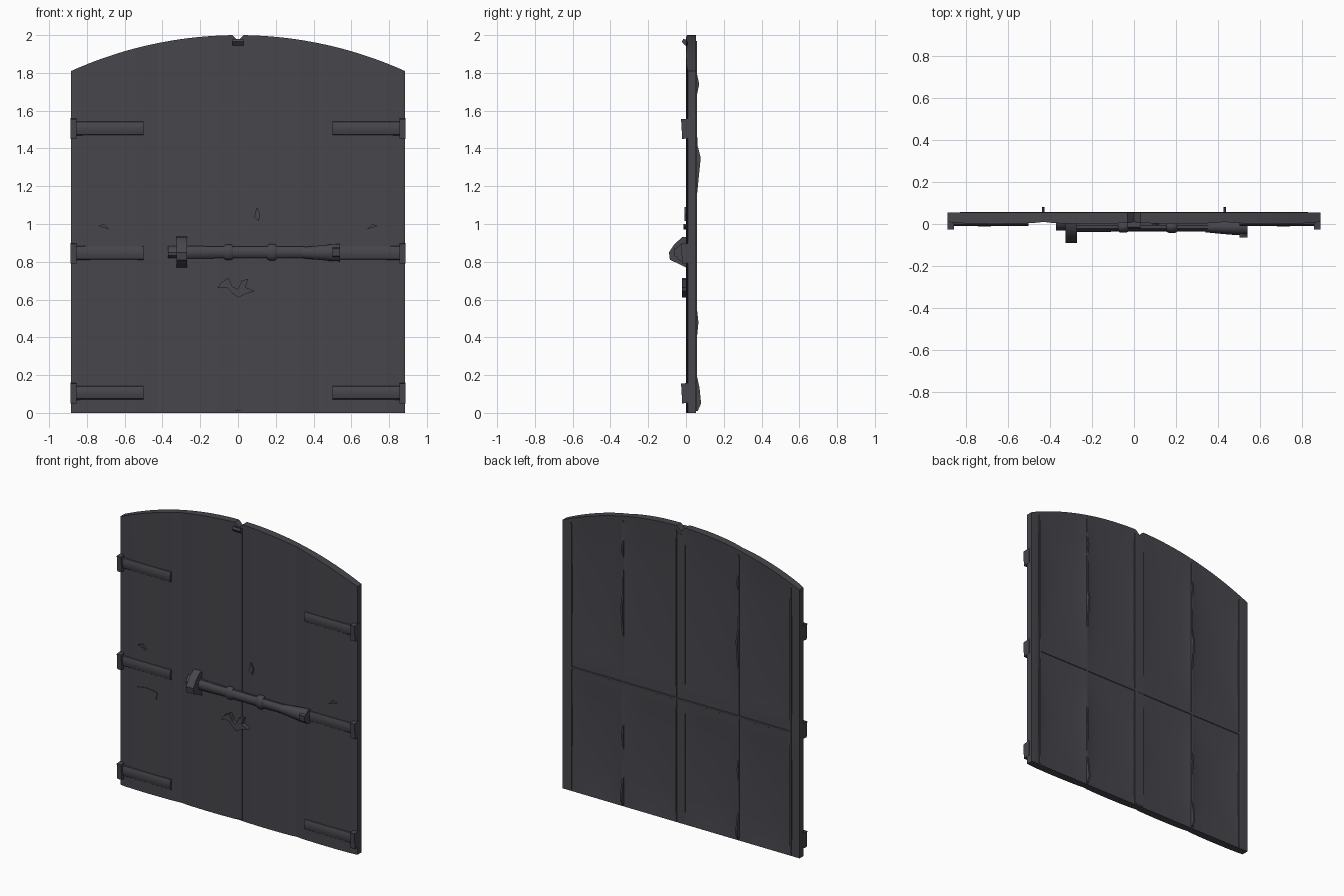
import bpy, bmesh, math
from mathutils import Vector

if "Cube" in bpy.data.objects:
    bpy.data.objects.remove(bpy.data.objects["Cube"])


def mat(name, c):
    m = bpy.data.materials.new(name)
    m.diffuse_color = (*c, 1)
    m.use_nodes = True
    m.node_tree.nodes["Principled BSDF"].inputs["Base Color"].default_value = m.diffuse_color
    return m


DARK = mat("dark_slate", (0.062, 0.061, 0.072))


def finish(name, bm, angle=35):
    bmesh.ops.remove_doubles(bm, verts=bm.verts, dist=1e-5)
    bmesh.ops.recalc_face_normals(bm, faces=bm.faces)
    me = bpy.data.meshes.new(name)
    bm.to_mesh(me)
    bm.free()
    me.materials.append(DARK)
    ob = bpy.data.objects.new(name, me)
    bpy.context.collection.objects.link(ob)
    bpy.context.view_layer.objects.active = ob
    bpy.ops.object.select_all(action='DESELECT')
    ob.select_set(True)
    bpy.ops.object.shade_smooth_by_angle(angle=math.radians(angle))
    return ob


def prism(name, pts, axis, a, b):
    """Extrude a 2D outline along x (pts = y,z) or y (pts = x,z)."""
    bm = bmesh.new()
    put = (lambda p, t: (t, p[0], p[1])) if axis == 'x' else (lambda p, t: (p[0], t, p[1]))
    r0 = [bm.verts.new(put(p, a)) for p in pts]
    r1 = [bm.verts.new(put(p, b)) for p in pts]
    bm.faces.new(r0)
    bm.faces.new(r1)
    for i in range(len(pts)):
        j = (i + 1) % len(pts)
        bm.faces.new((r0[i], r0[j], r1[j], r1[i]))
    return finish(name, bm)


def lathe_x(name, prof, y, z, n=10, squash=1.0):
    """Turned bar along x; prof = (x, radius)."""
    bm = bmesh.new()
    rings = [[bm.verts.new((x, y + squash * r * math.cos(2 * math.pi * k / n),
                            z + r * math.sin(2 * math.pi * k / n))) for k in range(n)]
             for x, r in prof]
    for A, B in zip(rings, rings[1:]):
        for k in range(n):
            bm.faces.new((A[k], A[(k + 1) % n], B[(k + 1) % n], B[k]))
    bm.faces.new(rings[0])
    bm.faces.new(rings[-1])
    return finish(name, bm, 45)


# Arched outline with a small notch where the leaves meet
R = 2.15


def top(x):
    z = 2.0 - R + math.sqrt(R * R - x * x)
    return z - max(0, 0.03 - abs(x)) * 1.0


MID = 0.83


def bump(t):
    return math.sqrt(max(0.0, math.sin(math.pi * min(1, max(0, t)))))


# Wide planks: softly crowned at the front, two hollow panels at the back
def plank(name, x0, x1):
    bm = bmesh.new()
    xs = sorted({x0 + (x1 - x0) * i / 10 for i in range(11)} |
                {x for x in (-0.85, -0.03, 0.03, 0.85) if x0 < x < x1})
    fz = [i / 8 for i in range(9)]
    p0, p1 = max(x0, -0.835), min(x1, 0.835)
    front, back = [], []
    for x in xs:
        t = (x - x0) / (x1 - x0)
        zs = [(MID * f, f) for f in fz] + [(MID + (top(x) - MID) * f, f) for f in fz[1:]]
        fy = 0.010 - 0.009 * bump(t)
        front.append([bm.verts.new((x, fy, z)) for z, f in zs])
        back.append([bm.verts.new((x, 0.054 - 0.014 * bump((x - p0) / (p1 - p0)) * bump(f), z))
                     for z, f in zs])
    m = len(front[0])
    for g in (front, back):
        for i in range(len(xs) - 1):
            for j in range(m - 1):
                bm.faces.new((g[i][j], g[i + 1][j], g[i + 1][j + 1], g[i][j + 1]))
    for i in range(len(xs) - 1):
        for j in (0, m - 1):
            bm.faces.new((front[i][j], front[i + 1][j], back[i + 1][j], back[i][j]))
    for i in (0, len(xs) - 1):
        for j in range(m - 1):
            bm.faces.new((front[i][j], front[i][j + 1], back[i][j + 1], back[i][j]))
    finish(name, bm)


edges = [-0.885, -0.43, 0.0, 0.43, 0.885]
for i in range(4):
    plank("door_plank_%d" % (i + 1), edges[i], edges[i + 1])

# Centre cover strip and its top lip
prism("centre_strip", [(-0.03, 0.01), (0.03, 0.01), (0.03, 1.955), (0, 1.945), (-0.03, 1.955)],
      'y', 0.0, 0.02)
prism("centre_strip_back", [(-0.03, 0.01), (0.03, 0.01), (0.03, 1.96), (0, 1.95), (-0.03, 1.96)],
      'y', 0.045, 0.056)
prism("top_lip", [(-0.022, 1.965), (-0.005, 1.945), (0.02, 1.94), (0.02, 1.97), (-0.015, 1.98)],
      'x', -0.03, 0.03)

# Thin uneven ridges on the back
low = [(0.062, 0.01), (0.080, 0.05), (0.072, 0.13), (0.057, 0.2), (0.058, 0.4), (0.066, 0.48), (0.057, 0.56)]
high = [(0.057, 1.14), (0.078, 1.35), (0.060, 1.42), (0.057, 1.68), (0.070, 1.74), (0.057, 1.8)]
flat = [(0.058, 0.01), (0.058, 0.9)]
for x, lo, hi in ((-0.82, flat, []), (-0.43, low, high), (0.035, flat, []),
                  (0.43, low, high), (0.82, flat, [])):
    zt = top(x) - 0.03
    pts = [(0.04, 0.01)] + lo + hi + [(0.058, zt), (0.04, zt)]
    prism("back_ridge", pts, 'x', x - 0.006, x + 0.006)
prism("back_cross_ridge", [(0.04, 0.815), (0.057, 0.825), (0.058, 0.84), (0.04, 0.85)], 'x', -0.825, 0.825)

# Hinge straps and knuckles, mirrored left and right
strap = [(0.012, -0.04), (-0.004, -0.03), (-0.010, -0.01), (-0.010, 0.015), (-0.003, 0.035), (0.012, 0.04)]
for s in (-1, 1):
    for z in (1.505, 0.845, 0.105):
        prism("hinge_strap", [(y, z + dz) for y, dz in strap], 'x', s * 0.50, s * 0.87)
        prism("hinge_knuckle", [(0.03, z - 0.05), (-0.02, z - 0.055), (-0.026, z + 0.05), (0.03, z + 0.055)],
              'x', s * 0.855, s * 0.887)

# Sliding bolt with collars and flared end
lathe_x("bolt_bar", [(-0.28, 0.036), (-0.08, 0.032), (0.2, 0.032), (0.54, 0.03)], -0.014, 0.85, squash=0.7)
for x, r in ((-0.05, 0.043), (0.18, 0.046)):
    lathe_x("bolt_collar", [(x - 0.025, r * 0.8), (x - 0.014, r), (x + 0.014, r), (x + 0.025, r * 0.8)],
            -0.012, 0.85, squash=0.68)
lathe_x("bolt_sleeve", [(0.34, 0.03), (0.40, 0.037), (0.48, 0.045), (0.54, 0.048)], -0.014, 0.848, squash=0.85)
end = [(0.02, 0.76), (-0.04, 0.79), (-0.085, 0.81), (-0.09, 0.85), (-0.06, 0.895), (-0.02, 0.93), (0.02, 0.935)]
prism("bolt_handle", end, 'x', -0.325, -0.27)
prism("bolt_handle_tail", [(y * 0.4 + 0.006, 0.85 + (z - 0.85) * 0.4) for y, z in end], 'x', -0.37, -0.32)
prism("bolt_catch", [(0.02, 0.80), (-0.06, 0.83), (-0.064, 0.87), (0.02, 0.895)], 'x', 0.50, 0.54)

# Lock hasp below the bolt, and small latch above it
prism("lock_hasp", [(-0.11, 0.66), (-0.06, 0.665), (-0.03, 0.635), (0.0, 0.61), (0.04, 0.63),
                    (0.09, 0.645), (0.04, 0.665), (0.055, 0.71), (0.02, 0.70), (0.0, 0.655),
                    (-0.03, 0.67), (-0.05, 0.715), (-0.09, 0.69)], 'y', -0.022, 0.015)
prism("small_latch", [(0.085, 1.035), (0.11, 1.015), (0.118, 1.05), (0.10, 1.09)], 'y', -0.008, 0.015)

# Chips on the face
prism("left_chip", [(-0.76, 0.70), (-0.61, 0.65), (-0.60, 0.70), (-0.68, 0.712)], 'y', -0.004, 0.01)
for s in (-1, 1):
    prism("side_chip", [(s * 0.74, 0.99), (s * 0.68, 0.97), (s * 0.71, 1.0)], 'y', -0.012, 0.01)
